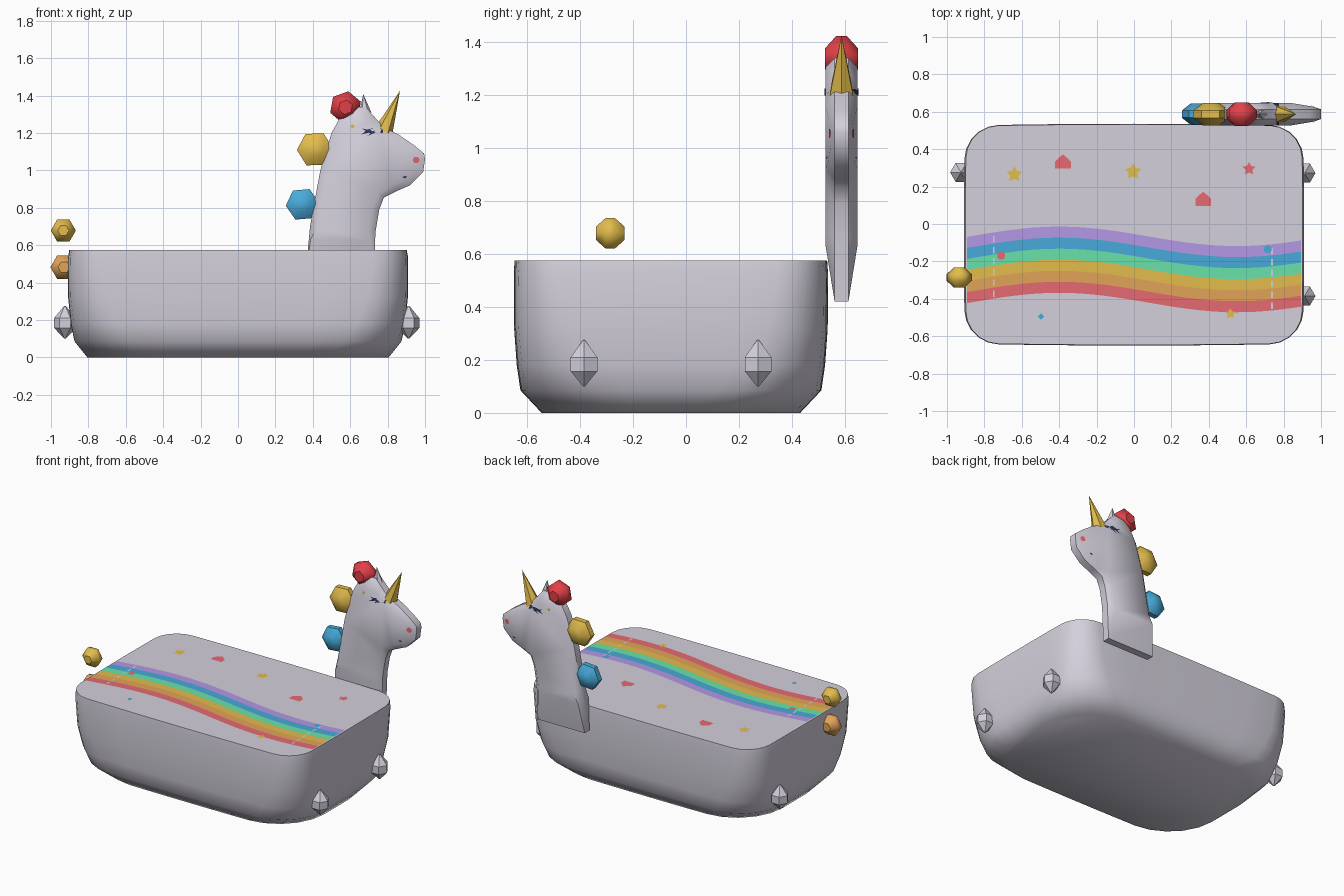
import bpy, bmesh, math
from mathutils import Vector
from mathutils.bvhtree import BVHTree

if "Cube" in bpy.data.objects:
    bpy.data.objects.remove(bpy.data.objects["Cube"])


def mat(name, r, g, b):
    m = bpy.data.materials.new(name)
    lin = [((c / 255 + 0.055) / 1.055) ** 2.4 for c in (r, g, b)]
    m.diffuse_color = (*lin, 1)
    m.use_nodes = True
    m.node_tree.nodes["Principled BSDF"].inputs["Base Color"].default_value = m.diffuse_color
    return m


GREY = mat("pale_grey", 212, 208, 220)
RED = mat("red", 226, 64, 72)
PINK = mat("soft_red", 230, 106, 114)
GOLD = mat("gold", 226, 188, 76)
ORANGE = mat("orange", 226, 164, 90)
GREEN = mat("green", 106, 226, 170)
BLUE = mat("blue", 72, 170, 218)
PURPLE = mat("purple", 180, 152, 230)
NAVY = mat("navy", 45, 52, 88)


def make(name, bm, mats, angle=None, normals=True):
    if normals:
        bmesh.ops.recalc_face_normals(bm, faces=bm.faces)
    me = bpy.data.meshes.new(name)
    bm.to_mesh(me)
    bm.free()
    for m in mats:
        me.materials.append(m)
    ob = bpy.data.objects.new(name, me)
    bpy.context.collection.objects.link(ob)
    if angle:
        bpy.ops.object.select_all(action='DESELECT')
        ob.select_set(True)
        bpy.context.view_layer.objects.active = ob
        bpy.ops.object.shade_smooth_by_angle(angle=math.radians(angle))
    return ob


def loft(bm, rings):
    """Bridge equal-length rings of points and cap both ends."""
    vs = [[bm.verts.new(p) for p in r] for r in rings]
    n = len(vs[0])
    for a, b in zip(vs, vs[1:]):
        for i in range(n):
            j = (i + 1) % n
            bm.faces.new((a[i], a[j], b[j], b[i]))
    bm.faces.new(vs[0][::-1])
    bm.faces.new(vs[-1])


# Tub body: stacked rounded rectangles with slightly bowed sides
CY = -0.057


def rounded_ring(hx, hy, r, z, seg=5, side=6):
    pts = []
    for k, (sx, sy) in enumerate([(1, 1), (-1, 1), (-1, -1), (1, -1)]):
        arc = []
        for i in range(seg + 1):
            a = math.pi / 2 * (k + i / seg)
            arc.append(Vector((sx * (hx - r) + r * math.cos(a),
                               sy * (hy - r) + r * math.sin(a), z)))
        pts += arc
        nx, ny = [(-1, 1), (-1, -1), (1, -1), (1, 1)][k]
        if k % 2 == 0:
            end = Vector((nx * (hx - r), ny * hy, z))
        else:
            end = Vector((nx * hx, ny * (hy - r), z))
        pts += [arc[-1].lerp(end, i / side) for i in range(1, side)]
    for p in pts:
        u, v = p.x / hx, p.y / hy
        p.y += 0.01 * (1 - u * u) * v
        p.x += 0.006 * (1 - v * v) * u
        p.y += CY
    return pts


bm = bmesh.new()
loft(bm, [rounded_ring(*r) for r in [
    (0.80, 0.478, 0.34, 0.0), (0.868, 0.558, 0.29, 0.085), (0.888, 0.572, 0.25, 0.18),
    (0.902, 0.582, 0.21, 0.32), (0.904, 0.583, 0.18, 0.53), (0.896, 0.58, 0.17, 0.575)]])
make("tub_body", bm, [GREY], 60)

# Rainbow: six wavy bands across the top
TOP = 0.577


def wave(x):
    return -0.066 - 0.052 * math.sin(math.pi * (x - 0.075) / 0.95)


bm = bmesh.new()
N = 36
xs = [-0.893 + 1.786 * i / N for i in range(N + 1)]
grid = [[bm.verts.new((x, wave(x) - 0.059 * k, TOP)) for k in range(7)] for x in xs]
for a, b in zip(grid, grid[1:]):
    for k in range(6):
        bm.faces.new((a[k], a[k + 1], b[k + 1], b[k])).material_index = k
make("rainbow", bm, [PURPLE, BLUE, GREEN, GOLD, ORANGE, PINK], normals=False)


# Flat printed shapes on the top
def plate(name, pts, m, z=TOP + 0.002):
    bm = bmesh.new()
    bm.faces.new([bm.verts.new((x, y, z)) for x, y in pts])
    make(name, bm, [m], normals=False)


def star(cx, cy, r):
    return [(cx + q * math.cos(a), cy + q * math.sin(a)) for q, a in
            [(r if i % 2 == 0 else r * 0.55, math.pi * (0.5 + i / 5)) for i in range(10)]]


def heart(cx, cy, s):
    return [(cx + s * x, cy + s * y) for x, y in
            [(-1, -0.8), (1, -0.8), (1, 0.1), (0.5, 0.6), (0, 1), (-0.5, 0.6), (-1, 0.1)]]


def disc(cx, cy, r, n=10):
    return [(cx + r * math.cos(i * math.tau / n), cy + r * math.sin(i * math.tau / n))
            for i in range(n)]


for x, y, r, m in [(-0.64, 0.265, 0.043, GOLD), (-0.005, 0.28, 0.045, GOLD),
                   (0.515, -0.48, 0.03, GOLD), (0.615, 0.295, 0.036, PINK)]:
    plate("star", star(x, y, r), m)
for x, y in [(-0.38, 0.33), (0.37, 0.13)]:
    plate("heart", heart(x, y, 0.042), PINK)
plate("dot", disc(-0.71, -0.17, 0.022), PINK)
plate("square", disc(-0.497, -0.495, 0.018, 4), BLUE)
plate("blue_dot", disc(0.715, -0.135, 0.022), BLUE)
# Dashed seams across the rainbow
for x0 in (-0.75, 0.737):
    for i in range(6):
        y = wave(x0) - 0.02 - 0.058 * i
        plate("seam_dash", [(x0 - 0.005, y - 0.035), (x0 + 0.005, y - 0.035),
                            (x0 + 0.005, y), (x0 - 0.005, y)], GREY)

# Head and neck: puffed flat panel, thinner at the nose and neck base
HY = 0.587
outline = [(0.36, 0.42), (0.385, 0.70), (0.44, 1.0), (0.50, 1.2), (0.55, 1.29), (0.61, 1.335),
           (0.68, 1.34), (0.73, 1.285), (0.78, 1.23), (0.86, 1.19), (0.94, 1.135), (0.995, 1.09),
           (1.0, 1.06), (0.99, 0.99), (0.92, 0.92), (0.84, 0.885), (0.78, 0.855), (0.755, 0.79),
           (0.735, 0.67), (0.725, 0.42)]
bm = bmesh.new()
loft(bm, [[(x, HY + s * 0.026, z) for x, z in outline] for s in (-1, 1)])
bmesh.ops.recalc_face_normals(bm, faces=bm.faces)
caps = [f for f in bm.faces if len(f.verts) > 4]
bmesh.ops.inset_individual(bm, faces=caps, thickness=0.038, depth=0.034)
for f in caps:
    for v in f.verts:
        if v.co.z < 0.6:
            v.co.z = 0.63
        if v.co.x > 0.84:
            v.co.y = HY + (v.co.y - HY) * (1 - (v.co.x - 0.84) * 2.8)
bmesh.ops.triangulate(bm, faces=caps)
tree = BVHTree.FromBMesh(bm)
make("head_and_neck", bm, [GREY], 45)


# Face details laid on both sides of the head
def face_mark(name, pts, m):
    for s in (-1, 1):
        bm = bmesh.new()
        vs = []
        for x, z in (pts if s < 0 else pts[::-1]):
            hit = tree.ray_cast(Vector((x, HY + s, z)), Vector((0, -s, 0)))[0]
            vs.append(bm.verts.new((x, (hit.y if hit else HY + s * 0.05) + s * 0.004, z)))
        bm.faces.new(vs)
        make(name, bm, [m], normals=False)


face_mark("cheek", disc(0.953, 1.055, 0.018), PINK)
face_mark("mouth", [(0.878, 0.966), (0.888, 0.957), (0.902, 0.962), (0.9, 0.97)], NAVY)
face_mark("forehead_dot", disc(0.613, 1.236, 0.011, 6), GOLD)
face_mark("eyelid", [(0.675, 1.205), (0.72, 1.198), (0.775, 1.2), (0.775, 1.222),
                     (0.72, 1.225), (0.69, 1.218)], NAVY)
for x, z in [(0.655, 1.19), (0.66, 1.225), (0.69, 1.182)]:
    face_mark("eyelash", [(x, z), (x + 0.04, 1.2), (x + 0.04, 1.215)], NAVY)


# Cones: horn and ear
def cone(name, base, tip, r, n, m):
    base, tip = Vector(base), Vector(tip)
    d = tip - base
    bm = bmesh.new()
    bmesh.ops.create_cone(bm, cap_ends=True, segments=n, radius1=r, radius2=0, depth=d.length)
    rot = d.to_track_quat('Z', 'Y')
    for v in bm.verts:
        v.co = rot @ v.co + (base + tip) / 2
    make(name, bm, [m])


cone("horn", (0.775, HY, 1.2), (0.866, HY, 1.425), 0.052, 6, GOLD)
cone("ear", (0.68, HY, 1.305), (0.67, HY, 1.407), 0.034, 6, GREY)


# Puffed hexagon tufts for mane and tail
def tuft(name, x, y, z, r, depth, deg, m):
    bm = bmesh.new()
    rings = []
    for q, h in [(0.45, -1), (1, -0.32), (1, 0.32), (0.45, 1)]:
        rings.append([(x + q * r * math.cos(a), y + h * depth, z + q * r * math.sin(a))
                      for a in [math.radians(deg + 60 * i) for i in range(6)]])
    loft(bm, rings)
    make(name, bm, [m], 45)


tuft("mane_top", 0.575, HY, 1.337, 0.087, 0.063, 20, RED)
tuft("mane_middle", 0.412, HY, 1.112, 0.097, 0.06, 2, GOLD)
tuft("mane_lower", 0.345, HY, 0.818, 0.09, 0.058, 5, BLUE)
tuft("tail_top", -0.934, -0.286, 0.678, 0.067, 0.053, 0, GOLD)
tuft("tail_lower", -0.93, -0.286, 0.482, 0.073, 0.053, 0, ORANGE)

# Crystal-shaped feet
for x, y in [(0.912, 0.272), (0.912, -0.385), (-0.925, 0.276)]:
    bm = bmesh.new()
    loft(bm, [[(x + r * math.cos(i * math.tau / 6), y + r * math.sin(i * math.tau / 6), z)
               for i in range(6)]
              for r, z in [(0.004, 0.1), (0.058, 0.157), (0.058, 0.21), (0.004, 0.275)]])
    make("foot", bm, [GREY])
